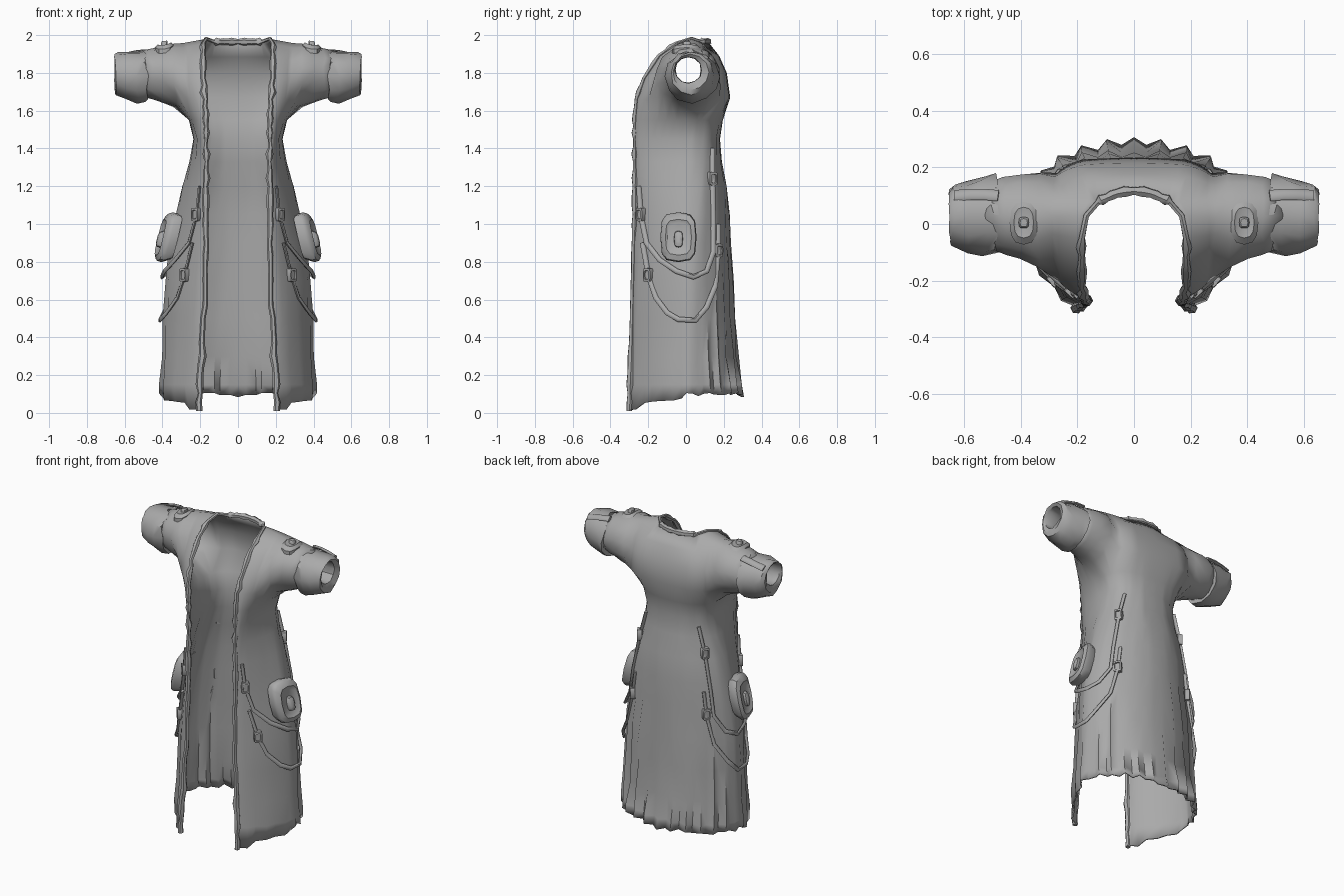
import bpy, bmesh, math, random
from mathutils import Vector

if "Cube" in bpy.data.objects:
    bpy.data.objects.remove(bpy.data.objects["Cube"])

random.seed(4)
grey = bpy.data.materials.new("grey_cloth")
grey.diffuse_color = (0.4, 0.4, 0.4, 1)
grey.use_nodes = True
grey.node_tree.nodes["Principled BSDF"].inputs["Base Color"].default_value = grey.diffuse_color


def finish(name, bm, solid=0, angle=50):
    """Turn a right-hand half into a mirrored, smooth shaded object."""
    me = bpy.data.meshes.new(name)
    bm.to_mesh(me)
    bm.free()
    me.materials.append(grey)
    ob = bpy.data.objects.new(name, me)
    bpy.context.collection.objects.link(ob)
    bpy.context.view_layer.objects.active = ob
    ob.select_set(True)
    bpy.ops.object.shade_smooth_by_angle(angle=math.radians(angle))
    ob.select_set(False)
    m = ob.modifiers.new("mirror", 'MIRROR')
    m.use_clip = True
    m.merge_threshold = 0.002
    if solid:
        s = ob.modifiers.new("thickness", 'SOLIDIFY')
        s.thickness = solid
        s.offset = -1
    return ob


def loft(bm, rings, cap=True):
    """Skin closed rings of equal length."""
    n = len(rings[0])
    vs = [[bm.verts.new(p) for p in r] for r in rings]
    for a, b in zip(vs, vs[1:]):
        for i in range(n):
            bm.faces.new((a[i], a[(i + 1) % n], b[(i + 1) % n], b[i]))
    if cap:
        bm.faces.new(vs[0][::-1])
        bm.faces.new(vs[-1])
    bmesh.ops.recalc_face_normals(bm, faces=bm.faces)


def sweep(name, pts, ru, rv, ref, n=8, wobble=0.0):
    pts = [Vector(p) for p in pts]
    bm, rings = bmesh.new(), []
    for i, p in enumerate(pts):
        t = (pts[min(i + 1, len(pts) - 1)] - pts[max(i - 1, 0)]).normalized()
        u = t.cross(Vector(ref)).normalized()
        v = u.cross(t)
        k = 1 + random.uniform(-wobble, wobble)
        rings.append([p + u * ru * k * math.cos(a) + v * rv * k * math.sin(a)
                      for a in (2 * math.pi * j / n for j in range(n))])
    loft(bm, rings)
    return finish(name, bm)


# Coat rows: height, front edge x, half width, front y, back y
ROWS = [(.05, .205, .41, -.30, .295), (.15, .20, .412, -.297, .285), (.3, .19, .402, -.29, .265),
        (.5, .18, .395, -.285, .255), (.7, .175, .385, -.28, .245), (.9, .17, .36, -.275, .235),
        (1.05, .17, .33, -.27, .23), (1.2, .17, .295, -.27, .215), (1.33, .17, .255, -.27, .19),
        (1.45, .17, .235, -.27, .18), (1.55, .17, .26, -.27, .195)]
NF, NB = 8, 14
LAST = NF + NB


def row_at(z):
    for a, b in zip(ROWS, ROWS[1:]):
        if z <= b[0]:
            t = (z - a[0]) / (b[0] - a[0])
            return [p + (q - p) * t for p, q in zip(a, b)]
    return ROWS[-1]


def powers(z):
    """Roundness of the front and back quarters: flatter panels lower down."""
    return 1.5 - .5 * min(1, max(0, (z - 1.2) / .35)), 1 - .2 * min(1, max(0, (z - .9) / .65))


def surface_x(y, z):
    _, xe, w, yf, yb = row_at(z)
    p, q = powers(z)
    if y < 0:
        c = min(1, y / yf) ** (1 / p)
        return xe + (w - xe) * (1 - c * c) ** (p / 2)
    s = min(1, y / yb) ** (1 / q)
    return w * (1 - s * s) ** (q / 2)


def ring_point(r, c):
    z, xe, w, yf, yb = ROWS[r]
    p, q = powers(z)
    if c <= NF:
        u = math.pi / 2 * c / NF
        x, y = xe + (w - xe) * math.sin(u) ** p, yf * max(0, math.cos(u)) ** p
    else:
        v = math.pi / 2 * (c - NF) / NB
        x, y = w * max(0, math.cos(v)) ** q, yb * math.sin(v) ** q
    if r == 0:  # ragged hem, longer at the front corners
        z = .01 + .085 * min(1, c / NF) + random.uniform(-.014, .014) * (c > 0)
    amp = 0 if c == 0 else .008 if c < NF + 4 else .016
    k = amp * max(0, 1.15 - z) * (1 if c % 2 == 0 else -1) * random.uniform(.5, 1.2)
    if 0 < c < LAST and 0 < r < len(ROWS) - 1:  # soft creases
        k += random.uniform(-.005, .005)
    d = Vector((x, y, 0)).normalized() * k
    return Vector((0 if c == LAST else x + d.x, y + d.y, z))


# Coat body: skirt and torso grid
bm = bmesh.new()
grid = [[bm.verts.new(ring_point(r, c)) for c in range(LAST + 1)] for r in range(len(ROWS))]
for a, b in zip(grid, grid[1:]):
    for c in range(LAST):
        bm.faces.new((a[c], a[c + 1], b[c + 1], b[c]))
top = grid[-1]

# Shoulder yoke: arches from the front panel to the back, rounded at the neck
ARCH = [(-.27, 1.55), (-.26, 1.66), (-.22, 1.77), (-.14, 1.89), (-.05, 1.955), (.03, 1.98),
        (.11, 1.965), (.17, 1.89), (.21, 1.8), (.228, 1.67), (.195, 1.55)]
NECK = [.17, .178, .185, .188, .184, .168, .13, .155, .175, .18]
arches = []
for i in range(6):
    f, front, back = i / 5, top[i], top[NF + 8 - i]
    arch = [front]
    for j in range(1, 10):
        ends = front.co.x + (back.co.x - front.co.x) * j / 10
        mid = NECK[j] + (.29 - NECK[j]) * f
        x = ends + (mid - ends) * math.sin(math.pi * j / 10) ** .5
        y, z = ARCH[j]
        y = .015 + (y - .015) * (1 - .10 * f - .12 * f * f) - .035 * (1 - f) * (j == 6)
        arch.append(bm.verts.new((x, y, z - .022 * f * (2 < j < 8))))
    arches.append(arch + [back])
for a, b in zip(arches, arches[1:]):
    for j in range(10):
        bm.faces.new((a[j], b[j], b[j + 1], a[j + 1]))

# Upper back, up to the neckline
stations = [arches[0][6:]]
for c in range(NF + 9, LAST + 1):
    k = top[c].co.x / top[NF + 8].co.x
    stations.append([bm.verts.new((arches[0][j].co.x * k,
                                   arches[0][j].co.y + (.042 if j == 6 else .006) * (1 - k * k),
                                   ARCH[j][1])) for j in range(6, 10)] + [top[c]])
for a, b in zip(stations, stations[1:]):
    for j in range(4):
        bm.faces.new((a[j], a[j + 1], b[j + 1], b[j]))

# Sleeves grow from the armhole loop
loop = arches[5] + [top[c] for c in range(10, 5, -1)]
ANG = [math.radians(220 - 26 * k if k <= 10 else -40 - (k - 10) * 100 / 6) for k in range(16)]
for x, cy, cz, ry, rz in [(.335, .012, 1.785, .172, .168), (.40, .027, 1.79, .148, .148),
                          (.46, .03, 1.798, .14, .132), (.52, .03, 1.795, .115, .115)]:
    new = [bm.verts.new((x + random.uniform(-.01, .01),
                         cy + ry * math.cos(a) + random.uniform(-.005, .005),
                         cz + rz * math.sin(a) + random.uniform(-.005, .005))) for a in ANG]
    for k in range(16):
        bm.faces.new((loop[k], loop[(k + 1) % 16], new[(k + 1) % 16], new[k]))
    loop = new
bmesh.ops.recalc_face_normals(bm, faces=bm.faces)
bm.normal_update()
out = sum(f.normal.dot(Vector((f.calc_center_median().x, f.calc_center_median().y, 0)))
          for f in bm.faces if f.calc_center_median().z < 1.4)
if out < 0:
    bmesh.ops.reverse_faces(bm, faces=bm.faces)
edge = [grid[r][0].co.copy() for r in range(len(ROWS))]
edge += [arches[0][j].co.copy() for j in range(1, 7)] + [s[0].co.copy() for s in stations[1:]]
finish("coat", bm, .01, 60)

# Rolled trim along the front opening and neckline
fine = []
for a, b in zip(edge, edge[1:]):
    steps = 3 if (b - a).length > .09 else 1
    fine += [a.lerp(b, s / steps) + Vector((random.uniform(-.005, .005), 0, 0)) for s in range(steps)]
sweep("front_trim", fine + [edge[-1]], .016, .016, (1, .7, .1), 6, .35)

# Thick turned-back cuffs with a narrow opening
bm, rings = bmesh.new(), []
for x, cy, cz, r in [(.49, .03, 1.79, .118), (.485, .035, 1.782, .138), (.53, .03, 1.778, .138),
                     (.59, .028, 1.787, .127), (.64, .028, 1.80, .112), (.652, .025, 1.805, .095),
                     (.64, .012, 1.815, .07), (.56, .012, 1.815, .068), (.49, .03, 1.79, .10)]:
    j = .012 if r > .1 else .004
    rings.append([(x + random.uniform(-j, j), cy + r * math.cos(a) + random.uniform(-j, j) * .7,
                   cz + r * math.sin(a) + random.uniform(-j, j) * .5)
                  for a in (2 * math.pi * k / 12 for k in range(12))])
loft(bm, rings, cap=False)
finish("cuff", bm, 0, 40)
sweep("cuff_tab", [(.48, .10, 1.912), (.53, .105, 1.908), (.58, .105, 1.898), (.635, .10, 1.885)],
      .022, .01, (0, .5, 1))


def pad(name, place, ru, rv, tiers, power=.6):
    """Stepped rounded pad; place maps (u, v, height) to a position."""
    def sp(t):
        return math.copysign(abs(t) ** power, t)
    bm = bmesh.new()
    loft(bm, [[place(ru * s * sp(math.cos(a)), rv * s * sp(math.sin(a)), h)
               for a in (2 * math.pi * k / 12 for k in range(12))] for s, h in tiers])
    return finish(name, bm, 0, 40)


# Hip pouches with a raised fastening
def hip(u, v, h):
    return (.345 - v * .24 + u * .2 + h, -.04 + u, .93 + v)


pad("hip_pouch", hip, .096, .132, [(.9, -.012), (1, .03), (.95, .052), (.72, .066), (.6, .056)])
pad("pouch_toggle", lambda u, v, h: hip(u, v - .01, h), .024, .045, [(1, .05), (.9, .072), (.5, .08)])


# Shoulder patches with a button
def shoulder(u, v, h):
    return (.39 + u, .005 + v, 1.932 - u * .15 - 2.6 * v * v + h)


pad("shoulder_patch", shoulder, .05, .078, [(1, -.012), (1, .01), (.7, .024), (.5, .018)], .8)
pad("shoulder_button", shoulder, .018, .02, [(1, .0), (1, .03), (.7, .037)])

# Hanging straps that follow the hip, given as (y, z)
STRAPS = [[(-.25, 1.2), (-.24, 1.05), (-.21, .9), (-.14, .81), (-.05, .75), (.04, .72), (.11, .75),
           (.145, .85), (.145, 1.0), (.14, 1.24), (.14, 1.4)],
          [(-.23, .9), (-.2, .73), (-.16, .61), (-.1, .53), (-.04, .495), (.05, .49), (.11, .56),
           (.155, .67), (.17, .85), (.17, 1.0)]]
for n, path in enumerate(STRAPS):
    pts = [(surface_x(y, z) + .012 + .014 * (-.15 < y < .12), y, z) for y, z in path]
    sweep("hanging_strap_%d" % (n + 1), pts, .014, .009, (1, 0, 0), 6)

# Buckles on the straps
for n, (y, z) in enumerate([(-.24, 1.05), (.14, 1.24), (-.2, .73), (.17, .86)]):
    x = surface_x(y, z) + .014
    side = Vector((.5, y * 2.2, 0)).normalized()
    tan = Vector((-side.y, side.x, 0))
    pad("buckle_%d" % (n + 1),
        lambda u, v, h: Vector((x, y, z)) + tan * u + Vector((0, 0, v)) + side * h,
        .024, .036, [(1, -.015), (1, .014), (.65, .016), (.6, .008)], .35)
